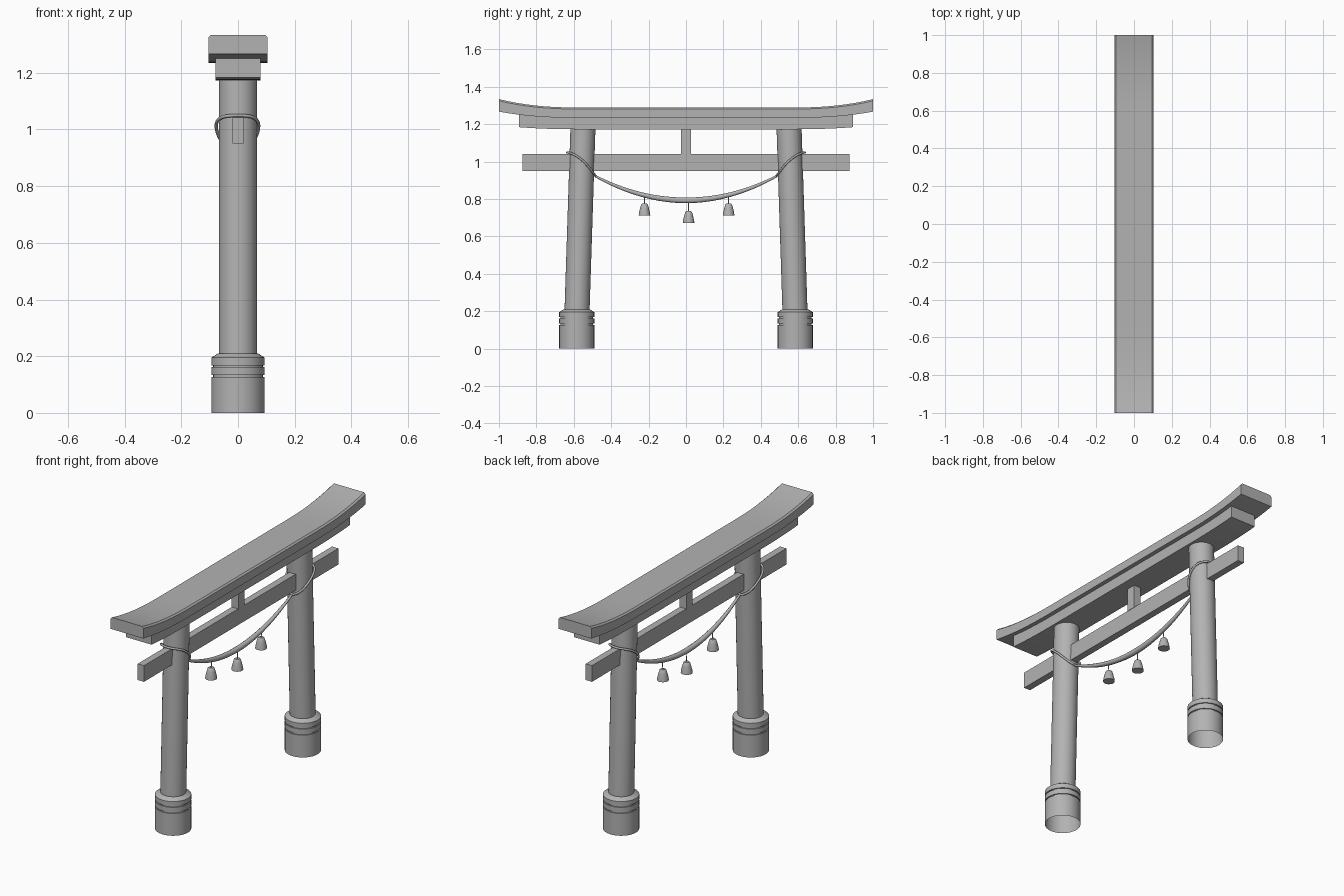
import bpy, bmesh, math

if "Cube" in bpy.data.objects:
    bpy.data.objects.remove(bpy.data.objects["Cube"])

# Dark grey for every part
grey = bpy.data.materials.new("dark_grey")
grey.diffuse_color = (0.45, 0.45, 0.45, 1)
grey.use_nodes = True
grey.node_tree.nodes["Principled BSDF"].inputs["Base Color"].default_value = grey.diffuse_color


def make_object(name, rings, cap_start=True, cap_end=True, smooth=True):
    """Skin a list of equal-length closed rings of points into one mesh."""
    bm = bmesh.new()
    loops = [[bm.verts.new(p) for p in ring] for ring in rings]
    n = len(loops[0])
    for a, b in zip(loops, loops[1:]):
        for i in range(n):
            j = (i + 1) % n
            bm.faces.new((a[i], a[j], b[j], b[i]))
    if cap_start:
        bm.faces.new(loops[0][::-1])
    if cap_end:
        bm.faces.new(loops[-1])
    bmesh.ops.recalc_face_normals(bm, faces=bm.faces)
    mesh = bpy.data.meshes.new(name)
    bm.to_mesh(mesh)
    bm.free()
    mesh.materials.append(grey)
    ob = bpy.data.objects.new(name, mesh)
    bpy.context.collection.objects.link(ob)
    if smooth:
        bpy.ops.object.select_all(action='DESELECT')
        ob.select_set(True)
        bpy.context.view_layer.objects.active = ob
        bpy.ops.object.shade_smooth_by_angle(angle=math.radians(30))
    return ob


def lathe(name, profile, sides=32, cx=0, **caps):
    """Profile entries are (radius, z, centre y)."""
    rings = [[(cx + r * math.cos(2 * math.pi * i / sides),
               cy + r * math.sin(2 * math.pi * i / sides), z)
              for i in range(sides)] for r, z, cy in profile]
    return make_object(name, rings, **caps)


def box(name, hx, hy, z0, z1):
    rings = [[(-hx, -hy, z), (hx, -hy, z), (hx, hy, z), (-hx, hy, z)] for z in (z0, z1)]
    return make_object(name, rings, smooth=False)


def rope(name, points, radius, cyclic=False):
    """Round rope along points of (x, y, z, radius factor)."""
    cu = bpy.data.curves.new(name, 'CURVE')
    cu.dimensions = '3D'
    cu.bevel_depth = radius
    cu.bevel_resolution = 3
    cu.use_fill_caps = True
    cu.materials.append(grey)
    sp = cu.splines.new('POLY')
    sp.points.add(len(points) - 1)
    for p, (x, y, z, f) in zip(sp.points, points):
        p.co = (x, y, z, 1)
        p.radius = f
    sp.use_cyclic_u = cyclic
    sp.use_smooth = True
    ob = bpy.data.objects.new(name, cu)
    bpy.context.collection.objects.link(ob)
    return ob


def swept_beam(name, half_len, section, steps=40):
    """Section entries are (x, z, rise at y=1); ends curve upward."""
    rings = []
    for i in range(steps + 1):
        y = half_len * (2 * i / steps - 1)
        lift = max(0, (abs(y) - 0.56) / 0.44) ** 2.4
        rings.append([(x, y, z + rise * lift) for x, z, rise in section])
    return make_object(name, rings)


# Curved top beam with chamfered upper edges, and the beam under it
swept_beam("top_beam", 1.0, [
    (-0.104, 1.234, 0.033), (0.104, 1.234, 0.033), (0.104, 1.281, 0.044),
    (0.095, 1.289, 0.045), (-0.095, 1.289, 0.045), (-0.104, 1.281, 0.044)])
swept_beam("under_beam", 0.892, [
    (-0.08, 1.173, 0.022), (0.08, 1.173, 0.022),
    (0.08, 1.236, 0.033), (-0.08, 1.236, 0.033)])

# Straight tie beam and centre strut
box("tie_beam", 0.02, 0.875, 0.95, 1.042)
box("centre_strut", 0.022, 0.028, 1.04, 1.18)

for side, s in (("left", -1), ("right", 1)):
    # Leaning pillar
    lathe(side + "_pillar", [(0.067, 0.19, s * 0.583), (0.067, 1.178, s * 0.551)])
    # Grooved base sleeve
    base = [(0.094, 0), (0.094, 0.127), (0.088, 0.127), (0.088, 0.134),
            (0.094, 0.134), (0.094, 0.162), (0.088, 0.162), (0.088, 0.168),
            (0.094, 0.168), (0.094, 0.195), (0.072, 0.209)]
    lathe(side + "_base", [(r, z, s * 0.584) for r, z in base], cap_start=False)
    # Tilted rope loop around the pillar
    loop = []
    for i in range(40):
        a = 2 * math.pi * i / 40
        c = math.cos(a)
        loop.append((0.075 * math.sin(a) - 0.002, s * (0.56 + 0.075 * c),
                     1.012 + 0.0625 * c - 0.025 * c * c, 1))
    rope(side + "_rope_loop", loop, 0.006, cyclic=True)

# Sagging rope, thickest at the middle
sag = []
for i in range(41):
    t = i / 20 - 1
    sag.append((-0.008 * (1 - t * t), 0.486 * t, 0.793 + 0.13 * t * t,
                1 - 0.62 * abs(t) ** 1.5))
rope("hanging_rope", sag, 0.016)

# Bells on short cords
for n, (y, top, cord_top) in enumerate([(-0.222, 0.775, 0.82), (0.014, 0.735, 0.793),
                                        (0.228, 0.775, 0.822)], 1):
    bell = [(0.031, -0.062), (0.029, -0.047), (0.023, -0.022), (0.018, -0.005), (0.013, 0)]
    lathe(f"bell_{n}", [(r, top + z, y) for r, z in bell], sides=20, cx=-0.014)
    rope(f"bell_cord_{n}", [(-0.014, y, top - 0.005, 1), (-0.01, y, cord_top, 1)], 0.0025)
